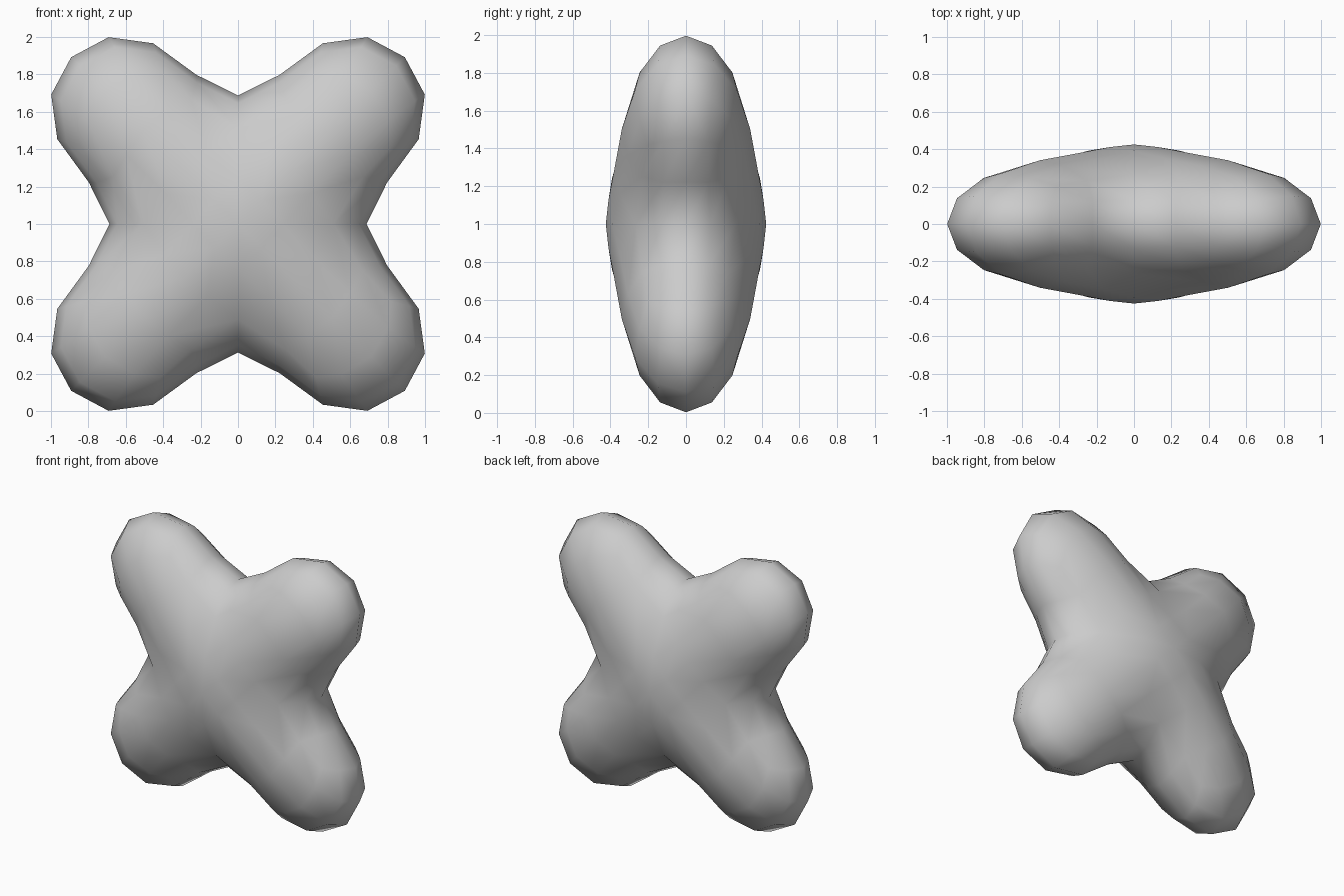
import bpy, bmesh, math
from mathutils import Vector

if "Cube" in bpy.data.objects:
    bpy.data.objects.remove(bpy.data.objects["Cube"])

# Cage sizes, in arm space: (sideways, outwards, depth)
C, C1 = 0.375, 0.28                # valley between arms: middle, corner
H, H2, H1 = 0.455, 0.43, 0.28      # half depth: body centre, arm root, valley corner
TIP, W, W1 = 1.445, 1.155, 0.93    # reach of tip centre, tip edge, tip corner
P, P1 = 0.50, 0.37                 # tip half width: edge, corner
Y, Y1 = 0.36, 0.21                 # tip half depth: edge, corner
RING = [(1, 0), (1, 1), (0, 1), (-1, 1), (-1, 0), (-1, -1), (0, -1), (1, -1)]


def root_point(i, j):
    if i and j:
        return (i * C1, C1, j * H1)
    return (i * C, C, 0) if i else (0, C, j * H2)


def tip_point(i, j):
    if i and j:
        return (i * P1, W1, j * Y1)
    return (i * P, W, 0) if i else (0, W, j * Y)


bm = bmesh.new()


def quad(angle, points):
    c, s = math.cos(angle), math.sin(angle)
    bm.faces.new([bm.verts.new((u * c + v * s, d, 1 + v * c - u * s))
                  for u, v, d in points])


# Four diagonal arms, each with its quarter of the body
for k in range(4):
    a = math.radians(45 + 90 * k)
    root = [root_point(*r) for r in RING]
    tip = [tip_point(*r) for r in RING]
    for n in range(8):
        m = (n + 1) % 8
        quad(a, [root[n], root[m], tip[m], tip[n]])
    for n in range(0, 8, 2):
        quad(a, [(0, TIP, 0), tip[n], tip[n + 1], tip[(n + 2) % 8]])
    for j in (-1, 1):
        quad(a, [(0, 0, j * H), (0, C, j * H2), (C1, C1, j * H1), (C, 0, j * H2)])

bmesh.ops.remove_doubles(bm, verts=bm.verts[:], dist=0.0005)
bmesh.ops.recalc_face_normals(bm, faces=bm.faces[:])
for f in bm.faces:
    f.smooth = True

mesh = bpy.data.meshes.new("rounded_cross")
bm.to_mesh(mesh)
bm.free()
cross = bpy.data.objects.new("rounded_cross", mesh)
bpy.context.collection.objects.link(cross)

# Round the cage into the soft puffy form
sub = cross.modifiers.new("rounding", 'SUBSURF')
sub.levels = 1
sub.render_levels = 1
